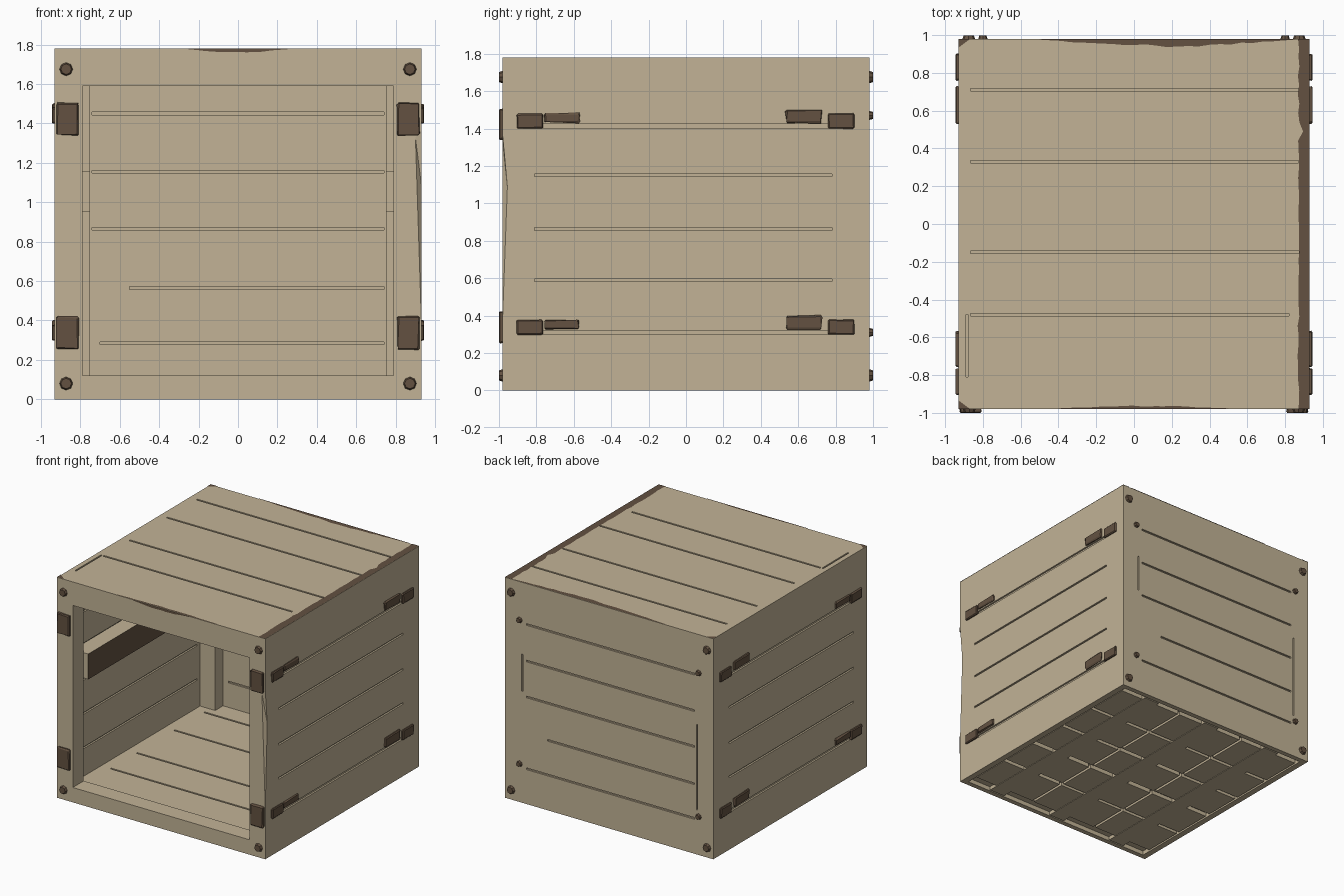
import bpy, bmesh, math, random
from mathutils import Vector, Matrix

if "Cube" in bpy.data.objects:
    bpy.data.objects.remove(bpy.data.objects["Cube"])
random.seed(4)

def material(name, col):
    m = bpy.data.materials.new(name)
    m.diffuse_color = (*col, 1)
    m.use_nodes = True
    m.node_tree.nodes["Principled BSDF"].inputs["Base Color"].default_value = m.diffuse_color
    return m

WOOD = material("pale wood", (0.54, 0.45, 0.305))
BROWN = material("dark brown", (0.125, 0.083, 0.053))

def add_box(bm, x, y, z):
    """Axis-aligned box from (min, max) pairs."""
    c = [(a[0] + a[1]) / 2 for a in (x, y, z)]
    s = [a[1] - a[0] for a in (x, y, z)]
    bmesh.ops.create_cube(bm, size=1, matrix=Matrix.Translation(c) @ Matrix.Diagonal((*s, 1)))

def finish(bm, name, mat):
    bmesh.ops.recalc_face_normals(bm, faces=bm.faces)
    me = bpy.data.meshes.new(name)
    bm.to_mesh(me)
    bm.free()
    ob = bpy.data.objects.new(name, me)
    bpy.context.collection.objects.link(ob)
    me.materials.append(mat)
    return ob

def boxes(name, specs, mat=WOOD):
    bm = bmesh.new()
    for s in specs:
        add_box(bm, *s)
    return finish(bm, name, mat)

def cut(target, cutter):
    cutter.hide_render = True
    mod = target.modifiers.new("cut", 'BOOLEAN')
    mod.operation, mod.solver, mod.object = 'DIFFERENCE', 'EXACT', cutter
    bpy.context.view_layer.objects.active = target
    bpy.ops.object.modifier_apply(modifier=mod.name)
    bpy.data.objects.remove(cutter)

X, Y, H = 0.93, 0.98, 1.78

# crate shell with cavity, front opening and recessed underside
shell = boxes("crate_shell", [((-X, X), (-Y, Y), (0, H))])
cut(shell, boxes("cavity", [((-.885, .885), (-.84, .88), (.08, 1.70))]))
cut(shell, boxes("opening", [((-.79, .79), (-1.1, -.8), (.12, 1.59))]))
cut(shell, boxes("recess", [((-.88, .88), (-.94, .94), (-.2, .035))]))

# chipped front right edge
bm = bmesh.new()
for p in [(.90, -.98, 1.33), (.93, -.955, 1.09), (.93, -.98, .4), (.97, -1.02, .35),
          (.97, -1.02, 1.45), (.93, -.98, 1.36)]:
    bm.verts.new(p)
bmesh.ops.convex_hull(bm, input=bm.verts)
cut(shell, finish(bm, "chip", WOOD))

# plank grooves, outside and inside
D, W = .014, .007
grooves = []
for i, z in enumerate([1.413, 1.15, .863, .588, .31]):
    w = .011 if i in (0, 4) else W
    for s in (-1, 1):
        out = tuple(sorted((s * (X - D), s * (X + .05))))
        inn = tuple(sorted((s * .80, s * (.885 + D))))
        grooves.append((out, (-.81, .78), (z - w, z + w)))
        grooves.append((inn, (-.75, .74), (z - W, z + W)))
for z, a in [(1.45, -.74), (1.155, -.74), (.865, -.74), (.565, -.55), (.285, -.70)]:
    grooves.append(((a, .74), (.80, .88 + D), (z - W, z + W)))
    grooves.append(((-.76, -a if a > -.6 else .74), (Y - D, Y + .05), (z - W, z + W)))
for y, b in [(.71, .87), (.33, .87), (-.15, .89), (-.48, .82)]:
    grooves.append(((-.865, b), (y - W, y + W), (H - D, H + .05)))
    grooves.append(((-.80, .80), (y - W, y + W), (.066, .10)))
grooves.append(((-.89, -.878), (-.81, -.48), (H - D, H + .05)))
grooves.append(((.77, .782), (Y - D, Y + .05), (.90, 1.2)))
grooves.append(((-.79, -.778), (Y - D, Y + .05), (.36, 1.05)))
cut(shell, boxes("grooves", grooves))

# inner corner posts
for s, side in ((-1, "left"), (1, "right")):
    xs = tuple(sorted((s * .75, s * .885)))
    boxes(side + "_inner_post", [(xs, (.78, .88), (.08, 1.70))])
    # inner side rail with dark face
    rail = boxes(side + "_inner_rail", [(xs, (-.84, .78), (.95, 1.155))])
    rail.data.materials.append(BROWN)
    for p in rail.data.polygons:
        if p.normal.x * s < -.5:
            p.material_index = 1

# underside boards and runners
ys = [-.86, -.50, -.15, .20, .55, .92]
under = []
for a, b in zip(ys, ys[1:]):
    for xa, xb in ((-.87, -.33), (-.31, .29), (.31, .87)):
        j = random.uniform(0, .02)
        under.append(((xa, xb), (a + j, b - .025), (.004, .036)))
boxes("underside_boards", under)
boxes("underside_runners", [((x - .07, x + .07), (-.93, .93), (0, .03)) for x in (-.6, 0, .6)])

# bolts, front and back
def bolt(name, x, z, s, r):
    bm = bmesh.new()
    m = Matrix.Translation((x, s * (Y + .004), z)) @ Matrix.Rotation(-s * math.pi / 2, 4, 'X')
    bmesh.ops.create_cone(bm, cap_ends=True, segments=8, radius1=r, radius2=r * .7, depth=.03, matrix=m)
    finish(bm, name, BROWN)

for sx in (-1, 1):
    for z in (.08, 1.675):
        bolt("front_bolt", sx * .872, z, -1, .038)
        bolt("back_bolt", sx * .875, z, 1, .038)
    for z in (.31, 1.47):
        bolt("back_small_bolt", sx * .80, z, 1, .027)

# iron straps: front corner plates and side plates
def plate(name, x, y, z, jitter=.006):
    bm = bmesh.new()
    add_box(bm, x, y, z)
    bmesh.ops.bevel(bm, geom=bm.edges[:], offset=.006, segments=1, affect='EDGES')
    thin = min(range(3), key=lambda i: (x, y, z)[i][1] - (x, y, z)[i][0])
    for v in bm.verts:
        for i in range(3):
            if i != thin:
                v.co[i] += random.uniform(-jitter, jitter)
    finish(bm, name, BROWN)

for s in (-1, 1):
    fx = tuple(sorted((s * .808, s * .92)))
    for z0 in (.255, 1.34):
        plate("front_corner_plate", fx, (-1.0, -.97), (z0, z0 + .165), .004)
    sx = tuple(sorted((s * .92, s * .945)))
    for z in (.298, 1.40):
        plate("side_front_plate", sx, (-.905, -.765), (z, z + .078), .002)
        plate("side_back_plate", sx, (.76, .90), (z, z + .08), .002)
        plate("side_front_latch", sx, (-.755, -.57), (z + .03, z + .08))
        plate("side_back_latch", sx, (.535, .725), (z + .03, z + .10))

# worn dark paint along the top edges, as ragged thin strips
def ragged(name, start, along, inward, length, n, width):
    bm = bmesh.new()
    start, along, inward = Vector(start), Vector(along), Vector(inward)
    rows = []
    for i in range(n + 1):
        p = start + along * (length * i / n)
        rows.append((bm.verts.new(p), bm.verts.new(p + inward * width(i / n))))
    for (a, b), (c, d) in zip(rows, rows[1:]):
        bm.faces.new((a, b, d, c))
    ob = finish(bm, name, BROWN)
    if ob.data.polygons[0].normal.dot(Vector((0, -1, 1))) < 0:
        ob.data.flip_normals()

def edge_width(t):
    return .035 if .73 < t < .77 else .058 + random.uniform(-.004, .006)

def taper(w):
    return lambda t: .004 + w * math.sin(math.pi * t) * random.uniform(.6, 1)

ragged("right_edge_wear", (X, -Y, H + .002), (0, 1, 0), (-1, 0, 0), 1.96, 40, edge_width)
ragged("back_edge_wear", (-.5, Y, H + .003), (1, 0, 0), (0, -1, 0), 1.35, 24, taper(.04))
ragged("front_edge_wear", (-.4, -Y, H + .003), (1, 0, 0), (0, 1, 0), .9, 16, taper(.015))
ragged("front_face_wear", (-.25, -Y - .002, H), (1, 0, 0), (0, 0, -1), .5, 12, taper(.018))

# worn corner tips
for sx, sy in ((-1, 1), (-1, -1), (1, 1)):
    ragged("corner_wear", (sx * X, sy * Y, H + .003), (-sx, 0, 0), (0, -sy, 0), .06, 3,
           lambda t: .045 * (1 - t) + .002)
